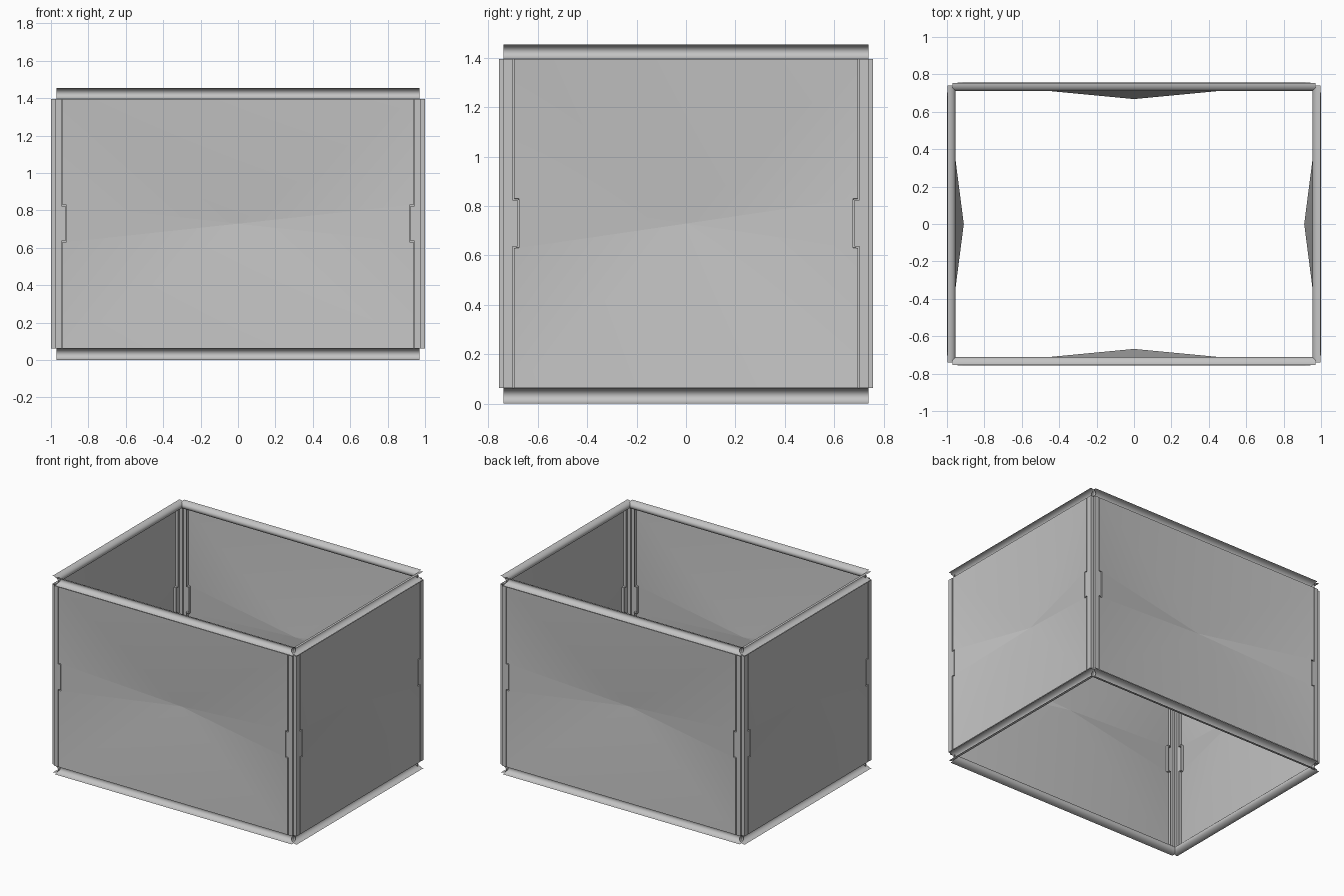
import bpy, bmesh, math
from mathutils import Matrix

if "Cube" in bpy.data.objects:
    bpy.data.objects.remove(bpy.data.objects["Cube"])

metal = bpy.data.materials.new("plain grey")
metal.use_nodes = True
grey = (0.55, 0.55, 0.55, 1)
metal.diffuse_color = grey
metal.node_tree.nodes["Principled BSDF"].inputs["Base Color"].default_value = grey

LOW, HIGH, TOP = 0.063, 1.395, 1.455      # panel bottom, panel top, total height
TAB_LOW, TAB_HIGH = 0.63, 0.83            # interlocking tab
SLIT, SLIT_DEPTH = 0.006, 0.02


def finish(name, faces, turn):
    """Build faces of (along, outward, up) points and turn them to their side."""
    bm = bmesh.new()
    for face in faces:
        bm.faces.new([bm.verts.new((u, -w, z)) for u, w, z in face])
    bmesh.ops.remove_doubles(bm, verts=bm.verts, dist=0.0001)
    bmesh.ops.recalc_face_normals(bm, faces=bm.faces)
    if sum(f.normal.y * f.calc_area() for f in bm.faces) > 0:
        bmesh.ops.reverse_faces(bm, faces=bm.faces)
    bm.transform(Matrix.Rotation(turn, 4, "Z"))
    mesh = bpy.data.meshes.new(name)
    bm.to_mesh(mesh)
    bm.free()
    mesh.materials.append(metal)
    obj = bpy.data.objects.new(name, mesh)
    bpy.context.collection.objects.link(obj)
    bpy.ops.object.select_all(action="DESELECT")
    obj.select_set(True)
    bpy.context.view_layer.objects.active = obj
    bpy.ops.object.shade_smooth_by_angle(angle=math.radians(35))


def slit_path(groove, tab, shift):
    """Stepped line of the slit, from bottom to top."""
    return [(groove + shift, LOW), (groove + shift, TAB_LOW + shift),
            (tab + shift, TAB_LOW + shift), (tab + shift, TAB_HIGH - shift),
            (groove + shift, TAB_HIGH - shift), (groove + shift, HIGH)]


def panel(name, out, centre, edge, back, groove, tab, turn):
    inner = slit_path(groove, tab, 0)
    outer = slit_path(groove, tab, SLIT)
    deep = out - SLIT_DEPTH
    faces = []
    # dished sheet, fanned from its pushed-in centre
    rim = inner + [(-u, z) for u, z in reversed(inner)]
    for a, b in zip(rim, rim[1:] + rim[:1]):
        faces.append([(a[0], out, a[1]), (b[0], out, b[1]), (0, centre, (LOW + HIGH) / 2)])
    for s in (-1, 1):
        for i in range(len(inner) - 1):
            a, b, c, d = inner[i], inner[i + 1], outer[i + 1], outer[i]
            # slit walls and floor
            for p, q, wp, wq in ((a, b, out, deep), (d, c, out, deep)):
                faces.append([(s * p[0], wp, p[1]), (s * q[0], wp, q[1]),
                              (s * q[0], wq, q[1]), (s * p[0], wq, p[1])])
            faces.append([(s * u, deep, z) for u, z in (a, b, c, d)])
            # edge strip and its return into the corner
            if i % 2 == 0:
                faces.append([(s * d[0], out, d[1]), (s * c[0], out, c[1]),
                              (s * edge, out, c[1]), (s * edge, out, d[1])])
                faces.append([(s * edge, out, d[1]), (s * edge, out, c[1]),
                              (s * edge, back, c[1]), (s * edge, back, d[1])])
    finish(name, faces, turn)


def rail(name, out, depth, half, z0, z1, turn, steps=12):
    """Half-round channel, open to the outside."""
    arc = [(out - depth * math.sin(math.pi * i / steps),
            (z0 + z1) / 2 - (z1 - z0) / 2 * math.cos(math.pi * i / steps))
           for i in range(steps + 1)]
    faces = [[(-half, *a), (half, *a), (half, *b), (-half, *b)] for a, b in zip(arc, arc[1:])]
    finish(name, faces, turn)


# long and short sides
LONG = dict(out=0.757, centre=0.668, edge=0.975, back=0.742, groove=0.937, tab=0.917)
SHORT = dict(out=1.0, centre=0.91, edge=0.742, back=0.975, groove=0.697, tab=0.677)
for k, side in enumerate(("front", "left", "back", "right")):
    size, half = (SHORT, 0.74) if k % 2 else (LONG, 0.97)
    turn = k * math.pi / 2
    panel(side + "_panel", turn=turn, **size)
    rail(side + "_top_rail", size["out"] - 0.002, 0.043, half, HIGH, TOP, turn)
    rail(side + "_bottom_rail", size["out"] - 0.002, 0.043, half, 0, LOW, turn)
